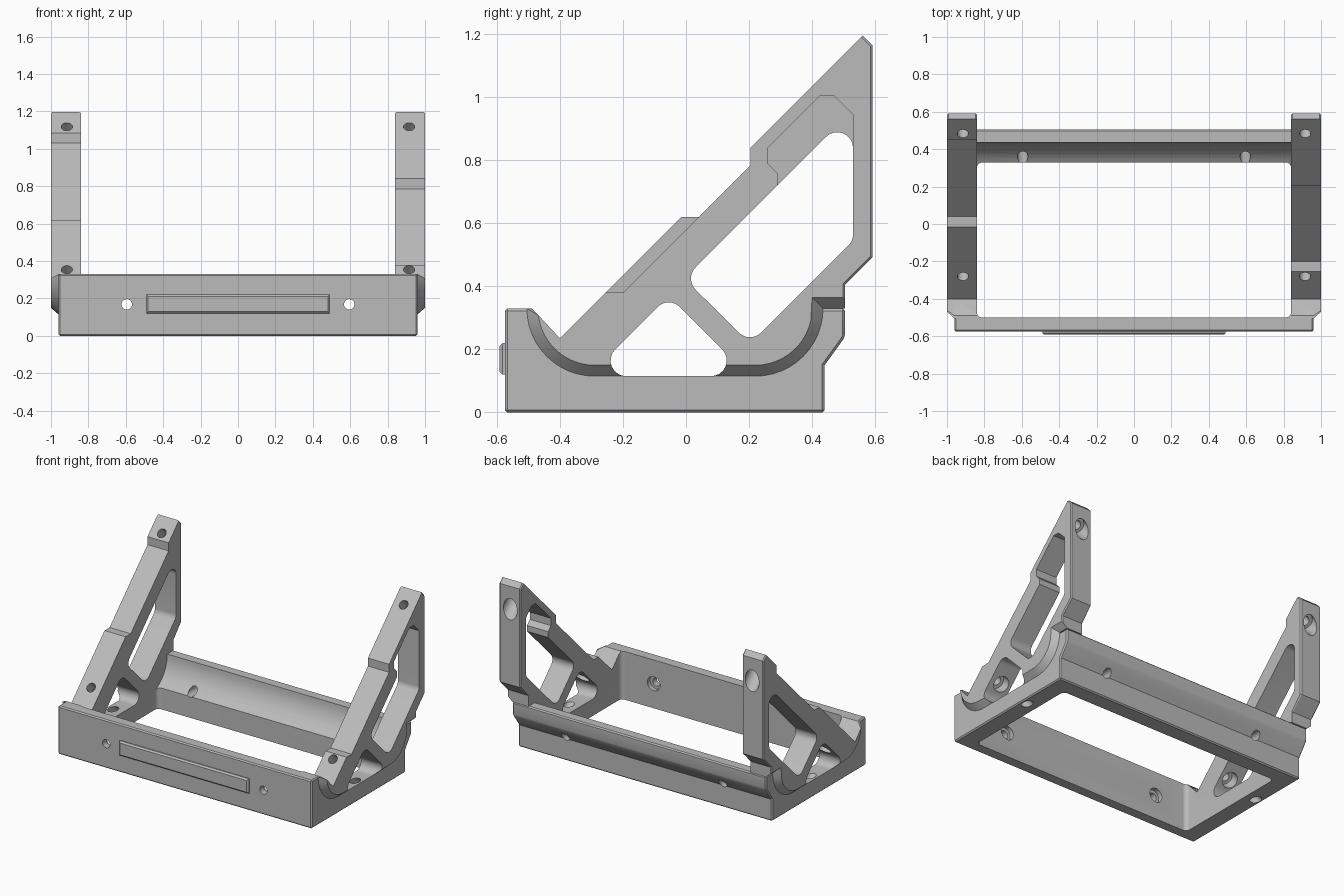
import bpy, bmesh
from math import sin, cos, tan, radians
from mathutils import Vector

cube = bpy.data.objects.get("Cube")
if cube:
    bpy.data.objects.remove(cube)

grey = bpy.data.materials.new("plain grey")
grey.use_nodes = True
COLOUR = (0.5, 0.5, 0.5, 1)
grey.diffuse_color = COLOUR
grey.node_tree.nodes["Principled BSDF"].inputs["Base Color"].default_value = COLOUR


def loft(name, loops, chamfer=0, pick=None):
    """Closed solid through matching loops, with selected edges chamfered."""
    bm = bmesh.new()
    rings = [[bm.verts.new(p) for p in loop] for loop in loops]
    n = len(rings[0])
    bm.faces.new(rings[0])
    bm.faces.new(rings[-1])
    for a, b in zip(rings, rings[1:]):
        for i in range(n):
            j = (i + 1) % n
            bm.faces.new((a[i], a[j], b[j], b[i]))
    bmesh.ops.recalc_face_normals(bm, faces=bm.faces)
    if chamfer:
        edges = [e for e in bm.edges if pick(e)]
        bmesh.ops.bevel(bm, geom=edges, offset=chamfer, segments=1, affect='EDGES')
        bmesh.ops.recalc_face_normals(bm, faces=bm.faces)
    mesh = bpy.data.meshes.new(name)
    bm.to_mesh(mesh)
    bm.free()
    mesh.materials.append(grey)
    obj = bpy.data.objects.new(name, mesh)
    bpy.context.collection.objects.link(obj)
    return obj


def prism(name, pts, x0, x1, **kw):
    return loft(name, [[(x, y, z) for y, z in pts] for x in (x0, x1)], **kw)


def drill(start, direction, radius, t0, t1):
    """Round cutter along a direction, from distance t0 to t1."""
    d = Vector(direction).normalized()
    u = Vector((1, 0, 0))
    v = d.cross(u)
    ring = [(u * cos(radians(a)) + v * sin(radians(a))) * radius for a in range(0, 360, 12)]
    return loft("hole_cutter", [[Vector(start) + d * t + r for r in ring] for t in (t0, t1)])


def rounded(pts, r, steps=8):
    out = []
    for i, p in enumerate(pts):
        p = Vector(p)
        a = (Vector(pts[i - 1]) - p).normalized()
        b = (Vector(pts[(i + 1) % len(pts)]) - p).normalized()
        half = a.angle(b) / 2
        c = p + (a + b).normalized() * (r / sin(half))
        v0 = p + a * (r / tan(half)) - c
        v1 = p + b * (r / tan(half)) - c
        turn = v0.angle(v1)
        for k in range(steps + 1):
            f = k / steps
            out.append(c + (v0 * sin((1 - f) * turn) + v1 * sin(f * turn)) / sin(turn))
    return out


def arc(cy, cz, r, a0, a1, n=12):
    return [(cy + r * cos(radians(a0 + (a1 - a0) * k / n)),
             cz + r * sin(radians(a0 + (a1 - a0) * k / n))) for k in range(n + 1)]


def combine(obj, tool, operation):
    mod = obj.modifiers.new("combine", 'BOOLEAN')
    mod.operation = operation
    mod.solver = 'EXACT'
    mod.object = tool
    bpy.context.view_layer.objects.active = obj
    bpy.ops.object.modifier_apply(modifier=mod.name)
    bpy.data.objects.remove(tool)


def convex(e):
    return e.calc_face_angle_signed() > 0.3


# Base block with sloped front shoulder and overhanging back rail
base = [(-.575, 0), (-.575, .33), (-.49, .33), (-.4, .235), (.3, .235), (.4, .33),
        (.505, .33), (.505, .24), (.44, .15), (.44, 0)]
body = prism("cradle_frame", base, -.96, .96, chamfer=.008, pick=convex)


# Slanted side arms, bulging past the base with a curved chamfered border
def arm(side, high, low):
    rise, drop = .635, .58
    upper = [(.505, .405), (.592, .492), (.592, 1.165), (.561, 1.196),
             (high, high + rise), (high, high + drop), (low, low + drop),
             (low + drop - rise, low + drop), (-.4, .235)]
    outer = (arc(-.29, .33, .215, 180, 270) + arc(.22, .33, .215, 270, 360)
             + [(.505, .33)] + upper + [(-.49, .33)])
    inner = (arc(-.29, .33, .18, 187, 270) + arc(.22, .33, .18, 270, 355)[:-1]
             + [(.4, .365), (.505, .365)] + upper + [(-.462, .302)])

    def back_rim(e):
        a, b = (v.co for v in e.verts)
        flat = abs(a.x - b.x) < 1e-4 and abs(abs(a.x) - .96) > .01
        return flat and min(a.y, b.y) > .5 and min(a.z, b.z) > .36

    loops = [[(side * x, y, z) for y, z in pts]
             for x, pts in ((.84, outer), (.96, outer), (1, inner))]
    return loft("side_arm", loops, chamfer=.007, pick=back_rim)


combine(body, arm(1, .205, -.2), 'UNION')
combine(body, arm(-1, .45, .04), 'UNION')

# Central opening and the concave inside of the back rail
plan = rounded([(-.84, -.5), (.84, -.5), (.84, .33), (-.84, .33)], .03)
cutters = [loft("opening_cutter", [[(x, y, z) for x, y in plan] for z in (-.1, .6)]),
           prism("cove_cutter", arc(.22, .33, .215, 0, 352.5, 47), -.84, .84)]

# Arm windows, with the stepped enlargement on one side
cutters += [
    prism("triangle_cutter", rounded([(-.055, .37), (-.31, .115), (.2, .115)], .05), -1.1, 1.1),
    prism("window_cutter", rounded([(-.005, .425), (.53, .96), (.53, .545), (.203, .218)], .05),
          -1.1, 1.1),
    prism("step_cutter", [(.29, .72), (.29, .76), (.26, .79), (.26, .84), (.425, 1.005),
                          (.47, 1.005), (.53, .945), (.53, .72)], .7, 1.1)]

# Screw holes and counterbores
for s in (-1, 1):
    top, bottom = (s * .915, .483, 1.118), (s * .915, -.281, .354)
    slant = (0, 1, -1)
    cutters += [drill(top, slant, .03, -.1, .12), drill(top, slant, .052, .08, .3),
                drill(bottom, slant, .03, -.1, .6), drill(bottom, slant, .052, .08, .2),
                drill((s * .595, 0, .168), (0, 1, 0), .028, -.7, .7),
                drill((s * .595, 0, .168), (0, 1, 0), .048, -.53, -.4)]
for c in cutters:
    combine(body, c, 'DIFFERENCE')

# Raised bar on the front wall
bar = prism("front_bar", [(-.592, .12), (-.592, .22), (-.56, .22), (-.56, .12)], -.49, .49,
            chamfer=.01, pick=lambda e: all(v.co.y < -.58 for v in e.verts))

for obj in (body, bar):
    bpy.ops.object.select_all(action='DESELECT')
    obj.select_set(True)
    bpy.context.view_layer.objects.active = obj
    bpy.ops.object.shade_smooth_by_angle(angle=radians(25))
